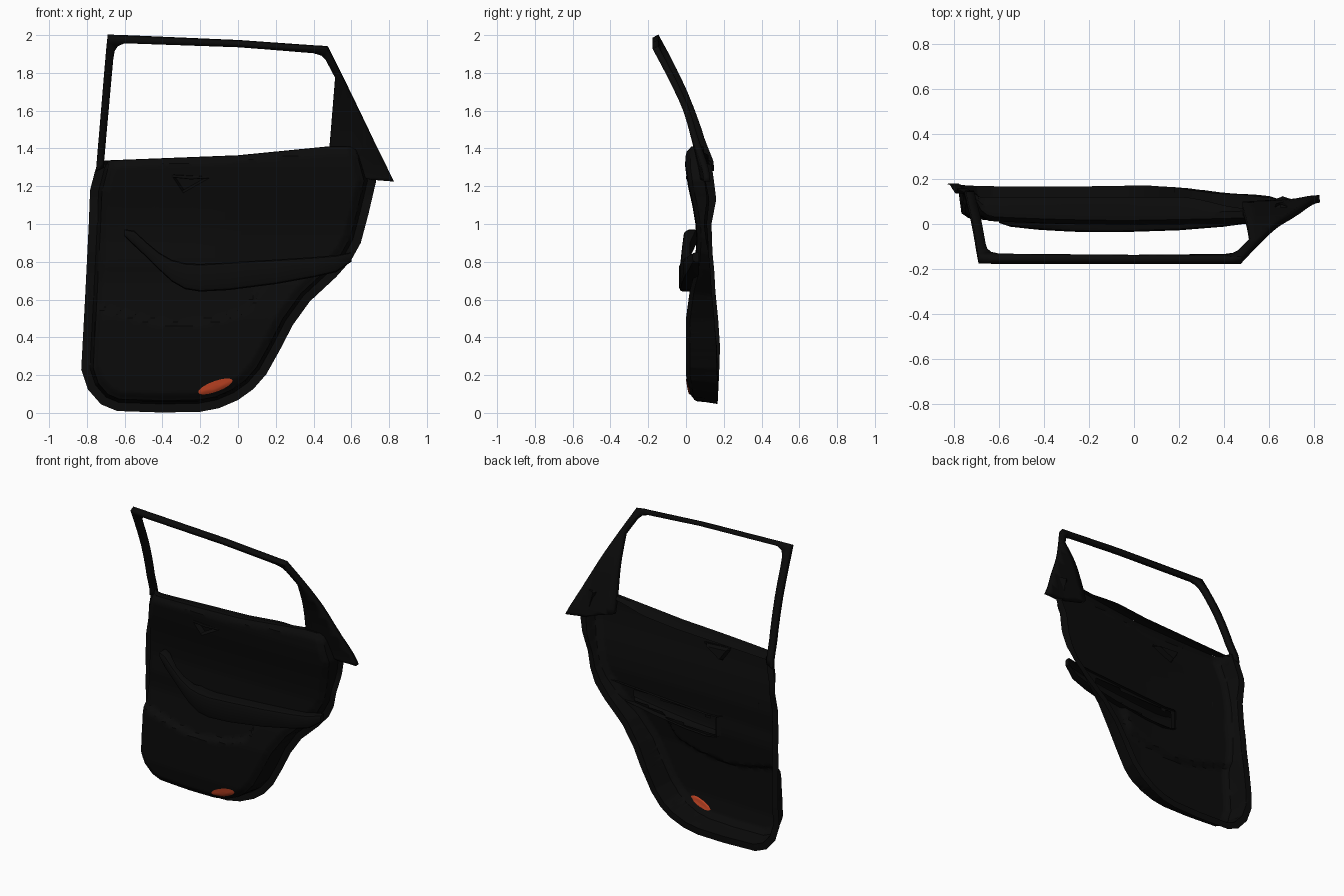
import bpy, bmesh, math
from mathutils import Vector

if "Cube" in bpy.data.objects:
    bpy.data.objects.remove(bpy.data.objects["Cube"])


def material(name, col):
    m = bpy.data.materials.new(name)
    m.diffuse_color = (*col, 1)
    m.use_nodes = True
    m.node_tree.nodes["Principled BSDF"].inputs["Base Color"].default_value = m.diffuse_color
    return m


BLACK = material("black_trim", (0.0033, 0.0033, 0.0033))
RED = material("red_reflector", (0.55, 0.06, 0.018))


def interp(table, t):
    if t <= table[0][0]:
        return table[0][1]
    for (a, u), (b, v) in zip(table, table[1:]):
        if t <= b:
            return u + (v - u) * (t - a) / (b - a)
    return table[-1][1]


def smooth(t):
    t = min(1, max(0, t))
    return t * t * (3 - 2 * t)


def finish(name, bm, mat):
    me = bpy.data.meshes.new(name)
    bm.to_mesh(me)
    bm.free()
    me.materials.append(mat)
    ob = bpy.data.objects.new(name, me)
    bpy.context.collection.objects.link(ob)
    bpy.ops.object.select_all(action='DESELECT')
    ob.select_set(True)
    bpy.context.view_layer.objects.active = ob
    bpy.ops.object.shade_smooth_by_angle(angle=math.radians(35))
    return ob


def cut(bm, co, no):
    bmesh.ops.bisect_plane(bm, geom=bm.verts[:] + bm.edges[:] + bm.faces[:], dist=1e-5,
                           plane_co=co, plane_no=no)


def slice_mesh(bm, axis, lo, hi, step):
    no = Vector((1, 0, 0)) if axis == 0 else Vector((0, 0, 1))
    for i in range(int((hi - lo) / step) + 1):
        cut(bm, no * (lo + i * step), no)


# Panel outline, from the top left corner round the bottom to the top right
OUT = [Vector(p) for p in [
    (-.74, 1.333), (-.757, 1.28), (-.783, 1.18), (-.79, 1.0), (-.81, .6), (-.83, .23),
    (-.795, .125), (-.725, .045), (-.64, .01), (-.4, .002), (-.2, .006), (-.1, .025), (0, .068),
    (.08, .125), (.15, .205), (.22, .33), (.29, .465), (.38, .59), (.52, .72), (.6, .81),
    (.65, .9), (.69, 1.05), (.732, 1.23), (.692, 1.38), (.68, 1.41)]]
TOP = [(-.74, 1.333), (0, 1.362), (.49, 1.41), (.7, 1.41)]
FRONT = [(0, .04), (.07, .02), (.2, 0), (.5, 0), (.65, .02), (.75, .045), (.92, .055), (1, .05),
         (1.1, .033), (1.2, .01), (1.3, -.004), (1.36, -.004), (1.41, .004)]
LIP = [(0, .165), (.2, .175), (.35, .18), (.5, .17), (.65, .155), (.75, .15), (.85, .14),
       (1, .135), (1.13, .16), (1.25, .145), (1.41, .12)]
POCKET = [(-.76, .55), (-.5, .48), (-.33, .455), (-.1, .48), (.05, .53), (.14, .68), (.2, .8)]
DENT = [Vector(p) for p in [(-.355, 1.262), (-.29, 1.165), (-.14, 1.25)]]
# Armrest sections: x, z top, z bottom, y front, y back
ARM = [(-.60, .972, .935, .005, .07), (-.55, .965, .885, -.012, .05), (-.48, .9, .82, -.02, .02),
       (-.42, .85, .76, -.026, .02), (-.35, .81, .695, -.03, .03), (-.28, .793, .655, -.034, .07),
       (-.2, .788, .642, -.036, .07), (-.05, .797, .65, -.036, .07), (.2, .812, .682, -.028, .07),
       (.4, .825, .718, -.012, .07), (.52, .835, .745, .005, .07), (.6, .85, .8, .035, .07)]


def offset(d):
    pts = []
    for i, p in enumerate(OUT):
        a = (p - OUT[i - 1]).normalized() if i else None
        b = (OUT[i + 1] - p).normalized() if i < len(OUT) - 1 else None
        t = ((a or b) + (b or a)).normalized()
        q = p + Vector((-t.y, t.x)) * d / (a or b).dot(t)
        if a is None or b is None:
            q.y = interp(TOP, q.x)
        pts.append(q)
    return pts


def edge_dist(p):
    best = 9
    for a, b in zip(OUT, OUT[1:]):
        t = min(1, max(0, (p - a).dot(b - a) / (b - a).length_squared))
        best = min(best, (p - a - (b - a) * t).length)
    return best


def surface(x, z):
    p = Vector((x, z))
    y = interp(FRONT, z) + (.025 if x < 0 else .008) * x * x / .6
    y += .028 * smooth((z - interp(POCKET, x)) / .03) * (1 - smooth((z - .65) / .15))
    inside = min((b - a).normalized().cross(p - a) for a, b in zip(DENT, DENT[1:] + DENT[:1]))
    y += .035 * smooth(inside / .012)
    y += .02 * (1 - smooth((interp(TOP, x) - z) / .03))
    d = edge_dist(p)
    lip = interp(LIP, z) - .02 * smooth(x / .25) - (.03 * smooth((x - .6) / .12) if z > .8 else 0)
    y += .022 * (1 - smooth((d - .06) / .045))
    return lip + (y - lip) * smooth((d - .046) / .016)


# Main door panel: flat outline rings, sliced into a grid, then shaped in depth
bm = bmesh.new()
rings = [[bm.verts.new((p.x, 0, p.y)) for p in offset(d)] for d in (0, .045, .054, .063, .08, .105)]
for r, s in zip(rings, rings[1:]):
    for i in range(len(r) - 1):
        bm.faces.new((r[i], r[i + 1], s[i + 1], s[i]))
bm.faces.new(rings[-1] + [bm.verts.new((.49, 0, 1.41)), bm.verts.new((0, 0, 1.362))])
slice_mesh(bm, 2, .0213, 1.41, .02)
slice_mesh(bm, 0, -.8213, .73, .02)
for p, q in zip(DENT, DENT[1:] + DENT[:1]):
    n = Vector((p.y - q.y, 0, q.x - p.x)).normalized()
    for d in (0, .012):
        cut(bm, Vector((p.x, 0, p.y)) + n * d, n)
# open the panel behind the hollow armrest
hidden = []
for f in bm.faces:
    c = f.calc_center_median()
    hi, lo = (interp([(s[0], s[k]) for s in ARM], c.x) for k in (1, 2))
    if -.26 < c.x < .36 and lo + .018 < c.z < hi - .018:
        hidden.append(f)
bmesh.ops.delete(bm, geom=hidden, context='FACES')
for v in bm.verts:
    v.co.y = surface(v.co.x, v.co.z)
finish("door_panel", bm, BLACK)

# Belt shelf along the top of the panel
bm = bmesh.new()
rows = []
for i in range(49):
    x = -.74 + 1.42 * i / 48
    z, y = interp(TOP, x), surface(x, interp(TOP, x))
    end = .12 - .05 * smooth((x - .2) / .3)
    rows.append([bm.verts.new(c) for c in
                 ((x, y, z), (x, min(y + .03, end), z + .002), (x, max(end, y + .002), z - .02))])
for r, s in zip(rows, rows[1:]):
    for j in range(2):
        bm.faces.new((r[j], s[j], s[j + 1], r[j + 1]))
finish("belt_shelf", bm, BLACK)


def loft(name, sections, bevel, open_from=9):
    """Bar along x, with its back left open from the given x on."""
    bm = bmesh.new()
    rows = []
    for x, zt, zb, yf, yb in sections:
        k = min(bevel, (zt - zb) * .4, (yb - yf) * .4)
        rows.append([bm.verts.new((x, y, z)) for y, z in (
            (yb, zt), (yf + k, zt), (yf + .3 * k, zt - .3 * k), (yf, zt - k),
            (yf, zb + k), (yf + .3 * k, zb + .3 * k), (yf + k, zb), (yb, zb))])
    for r, s in zip(rows, rows[1:]):
        for j in range(7 if r[0].co.x >= open_from else 8):
            bm.faces.new((r[j], r[(j + 1) % 8], s[(j + 1) % 8], s[j]))
    bm.faces.new(rows[0])
    bm.faces.new(rows[-1])
    bmesh.ops.recalc_face_normals(bm, faces=bm.faces[:])
    return finish(name, bm, BLACK)


# Armrest with the raised pull grip on the left, and the release lever
loft("armrest", ARM, .02, -.29)
loft("release_lever", [(-.345, 1.26, 1.246, .003, .014), (-.25, 1.256, 1.236, 0, .014),
                       (-.15, 1.252, 1.242, .003, .014)], .006)

# Window frame: strip between inner and outer edge, with the solid rear corner
INNER = [(-.712, 1.3), (-.66, 1.88), (-.652, 1.925), (-.635, 1.95), (-.6, 1.964), (0, 1.942),
         (.40, 1.912), (.44, 1.9), (.465, 1.875), (.515, 1.78), (.483, 1.39), (.483, 1.3)]
OUTER = [(-.752, 1.28), (-.7, 1.9), (-.695, 1.95), (-.69, 1.995), (-.6, 1.992), (0, 1.968),
         (.40, 1.94), (.44, 1.938), (.475, 1.934), (.56, 1.765), (.825, 1.225), (.7, 1.235)]
FRAME_Y = [(1.22, .115), (1.33, .11), (1.41, .093), (1.5, .066), (1.6, .03), (1.7, -.01),
           (1.8, -.057), (1.9, -.108), (2.0, -.162)]
bm = bmesh.new()
a = [bm.verts.new((x, 0, z)) for x, z in INNER]
b = [bm.verts.new((x, 0, z)) for x, z in OUTER]
for i in range(len(a) - 1):
    bm.faces.new((a[i], a[i + 1], b[i + 1], b[i]))
slice_mesh(bm, 2, 1.2507, 1.98, .04)
slice_mesh(bm, 0, .54, .8, .06)
for v in bm.verts:
    shift = .065 * min(1, (v.co.x + .75) / 1.2)
    v.co.y = interp(FRAME_Y, v.co.z + shift)
    if v.co.x < 0:
        v.co.y += .02 * smooth((1.45 - v.co.z) / .15)
    else:
        v.co.y -= .02 * smooth((.82 - v.co.x) / .15) * smooth((1.65 - v.co.z) / .3)
bmesh.ops.recalc_face_normals(bm, faces=bm.faces[:])
ob = finish("window_frame", bm, BLACK)
mod = ob.modifiers.new("thickness", 'SOLIDIFY')
mod.thickness, mod.offset = .034, 0

# Red reflector lens following the panel surface, with a smaller back side
bm = bmesh.new()
N, tilt = 28, math.radians(20)
layers = []
for dy, size in ((-.004, 1), (.004, .65)):
    ring_set = []
    for f in (.35, .7, 1):
        ring = []
        for i in range(N):
            t = 2 * math.pi * i / N
            u, w = .096 * f * size * math.cos(t), .028 * f * size * math.sin(t)
            x = -.12 + u * math.cos(tilt) - w * math.sin(tilt)
            z = .14 + u * math.sin(tilt) + w * math.cos(tilt)
            ring.append(bm.verts.new((x, surface(x, z) + dy, z)))
        ring_set.append(ring)
    bm.faces.new(ring_set[0])
    layers.append(ring_set)
bands = [(s[k], s[k + 1]) for s in layers for k in (0, 1)] + [(layers[0][2], layers[1][2])]
for r, s in bands:
    for i in range(N):
        j = (i + 1) % N
        bm.faces.new((r[i], r[j], s[j], s[i]))
bmesh.ops.recalc_face_normals(bm, faces=bm.faces[:])
finish("reflector", bm, RED)
